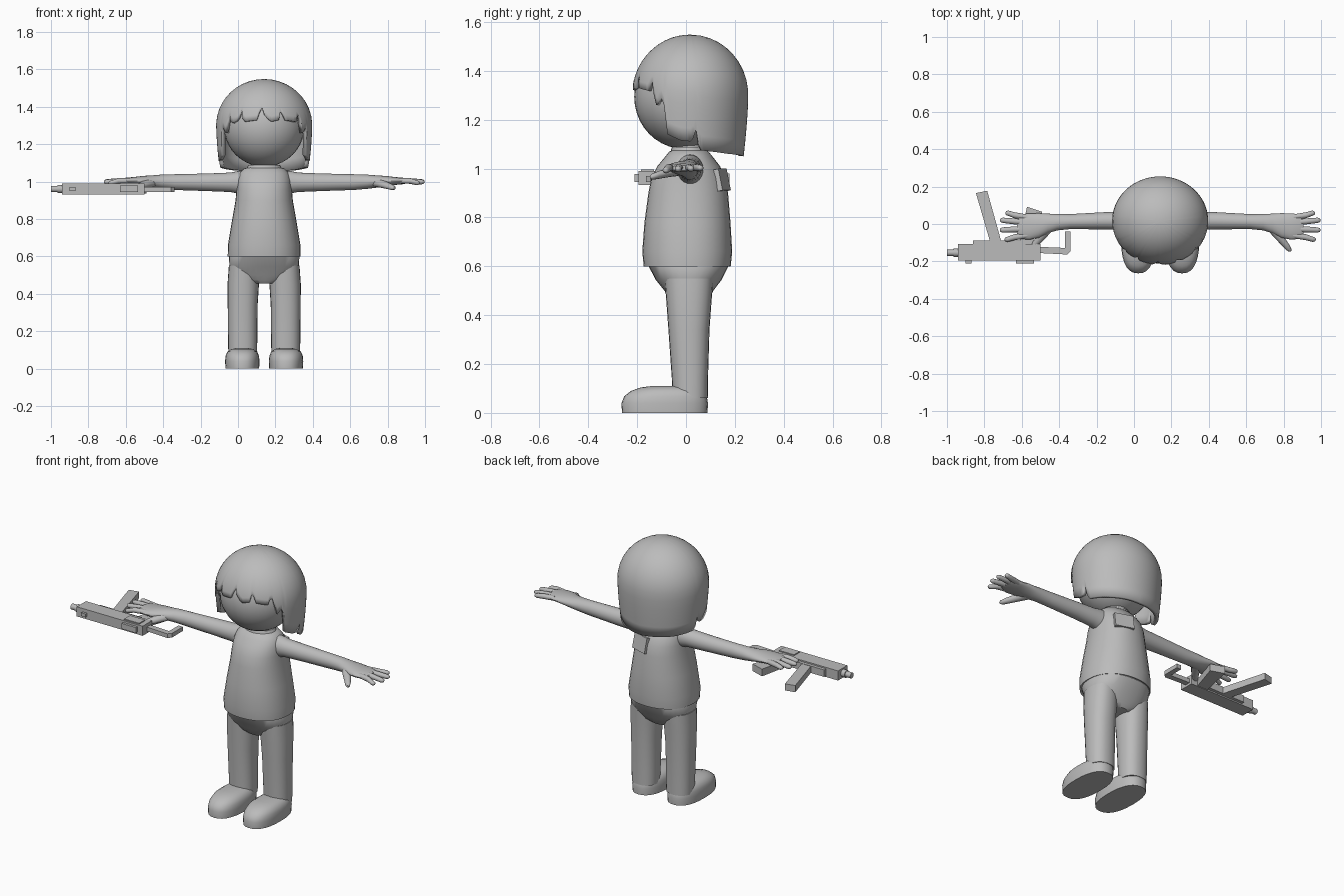
import bpy, bmesh, math
from mathutils import Vector

CX = 0.14  # centre line of the body
grey = bpy.data.materials.new("plain_grey")
grey.diffuse_color = (0.5, 0.5, 0.5, 1)


def finish(name, bm, angle=40):
    bmesh.ops.recalc_face_normals(bm, faces=bm.faces[:])
    me = bpy.data.meshes.new(name)
    bm.to_mesh(me)
    bm.free()
    me.materials.append(grey)
    ob = bpy.data.objects.new(name, me)
    bpy.context.collection.objects.link(ob)
    bpy.context.view_layer.objects.active = ob
    ob.select_set(True)
    bpy.ops.object.shade_smooth_by_angle(angle=math.radians(angle))
    ob.select_set(False)
    return ob


def loft(name, rings, axis="z", n=24, power=2.0, angle=40, caps=True):
    """Skin superellipse rings: (x, y, z, radius_u, radius_v)."""
    u, v = {"z": ((1, 0, 0), (0, 1, 0)), "x": ((0, 1, 0), (0, 0, 1)),
            "y": ((1, 0, 0), (0, 0, 1))}[axis]
    bm = bmesh.new()
    loops = []
    for x, y, z, ru, rv in rings:
        loop = []
        for i in range(n):
            a = 2 * math.pi * i / n
            c, s = math.cos(a), math.sin(a)
            c = math.copysign(abs(c) ** (2 / power), c) * ru
            s = math.copysign(abs(s) ** (2 / power), s) * rv
            loop.append(bm.verts.new(Vector((x, y, z)) + Vector(u) * c + Vector(v) * s))
        loops.append(loop)
    for a, b in zip(loops, loops[1:]):
        for i in range(n):
            j = (i + 1) % n
            bm.faces.new((a[i], a[j], b[j], b[i]))
    if caps:
        bm.faces.new(loops[0])
        bm.faces.new(loops[-1])
    return finish(name, bm, angle)


def prism(name, outline, z0, z1):
    """Extrude a plan outline between two heights."""
    bm = bmesh.new()
    lo = [bm.verts.new((x, y, z0)) for x, y in outline]
    hi = [bm.verts.new((x, y, z1)) for x, y in outline]
    bm.faces.new(lo)
    bm.faces.new(hi)
    for i in range(len(lo)):
        j = (i + 1) % len(lo)
        bm.faces.new((lo[i], lo[j], hi[j], hi[i]))
    return finish(name, bm, 30)


def box(name, x0, x1, y0, y1, z0, z1):
    return prism(name, [(x0, y0), (x1, y0), (x1, y1), (x0, y1)], z0, z1)


# Head
bm = bmesh.new()
bmesh.ops.create_uvsphere(bm, u_segments=32, v_segments=20, radius=1)
for v in bm.verts:
    v.co = Vector((CX + v.co.x * 0.215, v.co.y * 0.207 - 0.005, 1.293 + v.co.z * 0.213))
finish("head", bm)

# Bobbed hair: lower edge height by angle from the front, one list per side
EDGE_L = [(0, 1.36), (4, 1.41), (8, 1.33), (26, 1.32), (30, 1.385), (34, 1.33), (44, 1.31),
          (48, 1.36), (54, 1.26), (62, 1.30), (66, 1.14), (80, 1.115), (92, 1.11),
          (96, 1.16), (100, 1.075), (135, 1.06), (180, 1.05)]
EDGE_R = [(0, 1.36), (8, 1.32), (18, 1.33), (22, 1.395), (26, 1.33), (42, 1.32),
          (47, 1.37), (54, 1.26), (62, 1.30), (66, 1.14), (80, 1.115), (92, 1.11),
          (96, 1.16), (100, 1.075), (135, 1.06), (180, 1.05)]


def hair_edge(deg):
    table = EDGE_R if deg >= 0 else EDGE_L
    d = abs(deg)
    for (a, za), (b, zb) in zip(table, table[1:]):
        if a <= d <= b:
            return za + (zb - za) * (d - a) / (b - a)


def hair_radius(z):
    if z > 1.3:
        return math.sqrt(max(0, 1 - ((z - 1.3) / 0.248) ** 2))
    return 1 - 0.08 * ((1.3 - z) / 0.25) ** 1.5


bm = bmesh.new()
COLS, ROWS = 120, 14
crown = bm.verts.new((CX, 0.017, 1.548))
columns = []
for c in range(COLS):
    deg = -180 + 360 * c / COLS
    low, a, col = hair_edge(deg), math.radians(deg), []
    for r in range(1, ROWS + 1):
        z = 1.548 - (1.548 - low) * (r / ROWS) ** 1.8
        k = hair_radius(z)
        col.append(bm.verts.new((CX + 0.257 * k * math.sin(a), 0.017 - 0.238 * k * math.cos(a), z)))
    columns.append(col)
for c in range(COLS):
    p, q = columns[c], columns[(c + 1) % COLS]
    bm.faces.new((crown, p[0], q[0]))
    for r in range(ROWS - 1):
        bm.faces.new((p[r], p[r + 1], q[r + 1], q[r]))
hair = finish("hair", bm)
mod = hair.modifiers.new("thickness", "SOLIDIFY")
mod.thickness = 0.022
mod.offset = -1

# Neck, collar and shirt
loft("neck", [(CX, 0.01, 1.03, 0.075, 0.07), (CX, 0.01, 1.13, 0.07, 0.065)])
loft("collar", [(CX, 0.012, 1.06, 0.1, 0.078), (CX, 0.012, 1.088, 0.085, 0.07)])
loft("shirt", [(CX, 0.005, 0.605, 0.18, 0.165), (CX, 0.005, 0.6, 0.195, 0.178),
               (CX, 0.005, 0.66, 0.194, 0.184), (CX, 0.006, 0.78, 0.174, 0.176),
               (CX, 0.009, 0.9, 0.153, 0.163), (CX, 0.01, 0.96, 0.148, 0.152),
               (CX, 0.011, 1.01, 0.144, 0.128), (CX, 0.012, 1.045, 0.132, 0.1),
               (CX, 0.012, 1.07, 0.108, 0.08), (CX, 0.012, 1.078, 0.07, 0.06)], n=32, power=2.2)
patch = box("back_patch", -0.055, 0.055, -0.016, 0.016, -0.045, 0.045)
patch.location = (CX + 0.055, 0.143, 0.952)
patch.rotation_euler = (math.radians(12), 0, math.radians(-18))

# Trousers and shoes
loft("hips", [(CX, 0.012, 0.455, 0.07, 0.07), (CX, 0.012, 0.475, 0.14, 0.088),
              (CX, 0.012, 0.5, 0.172, 0.1), (CX, 0.011, 0.545, 0.186, 0.135),
              (CX, 0.01, 0.6, 0.188, 0.163), (CX, 0.01, 0.64, 0.17, 0.15)], n=32, power=2.3)
for side, s in (("left", 1), ("right", -1)):
    x = CX + s * 0.115
    loft(side + "_leg", [(x, 0.017, 0.06, 0.076, 0.072), (x, 0.016, 0.14, 0.078, 0.074),
                         (x, 0.012, 0.34, 0.08, 0.084), (x - s * 0.003, 0.012, 0.45, 0.084, 0.092),
                         (x - s * 0.006, 0.012, 0.55, 0.08, 0.1)], power=2.3)
    f = CX + s * 0.117
    loft(side + "_shoe", [(f, -0.087, 0, 0.09, 0.175), (f, -0.087, 0.04, 0.092, 0.177),
                          (f, -0.084, 0.068, 0.089, 0.169), (f, -0.075, 0.09, 0.08, 0.15),
                          (f, -0.065, 0.104, 0.06, 0.12), (f, -0.06, 0.11, 0.03, 0.08)],
         n=28, power=2.4)

    # Arm with palm, fingers and thumb
    def at(rows):
        return [(CX + s * d, *rest) for d, *rest in rows]

    loft(side + "_arm", at([(0.07, 0.015, 0.99, 0.06, 0.07), (0.14, 0.017, 0.996, 0.053, 0.06),
                            (0.18, 0.017, 0.996, 0.049, 0.052), (0.3, 0.017, 0.996, 0.046, 0.047),
                            (0.48, 0.013, 0.997, 0.04, 0.042), (0.55, 0.01, 0.999, 0.044, 0.038),
                            (0.6, 0.003, 1.0, 0.052, 0.033), (0.65, -0.008, 1.003, 0.066, 0.027),
                            (0.7, -0.014, 1.003, 0.07, 0.021), (0.745, -0.013, 1.003, 0.066, 0.017),
                            (0.765, -0.013, 1.002, 0.05, 0.011)]), axis="x")
    fingers = [("index", 0.832, -0.06, -0.082, 0.993), ("middle", 0.857, -0.026, -0.032, 0.998),
               ("ring", 0.857, 0.008, 0.02, 1.0), ("little", 0.828, 0.036, 0.058, 1.002)]
    for label, tip, y0, y1, z1 in fingers:
        ym = (y0 + y1) / 2
        loft(f"{side}_{label}_finger",
             at([(0.71, y0, 1.004, 0.015, 0.014), (0.78, ym, 1.003, 0.016, 0.015),
                 (tip - 0.015, y1, z1, 0.014, 0.013), (tip - 0.004, y1, z1, 0.01, 0.009),
                 (tip, y1, z1, 0.004, 0.004)]), axis="x", n=12)
    loft(side + "_thumb", at([(0.6, -0.02, 0.995, 0.035, 0.024), (0.635, -0.07, 0.985, 0.028, 0.02),
                              (0.668, -0.11, 0.974, 0.022, 0.016), (0.687, -0.137, 0.967, 0.016, 0.013),
                              (0.693, -0.147, 0.965, 0.007, 0.006)]), axis="y", n=12)

# Held gadget lying on its side: receiver, barrel, magazine, grip and folding stock
box("receiver", -0.94, -0.5, -0.195, -0.107, 0.932, 0.99)
loft("barrel", [(-1.0, -0.154, 0.96, 0.017, 0.017), (-0.9, -0.154, 0.96, 0.017, 0.017)], axis="x", n=12)
loft("barrel_collar", [(-0.965, -0.154, 0.96, 0.022, 0.022), (-0.93, -0.154, 0.96, 0.022, 0.022)],
     axis="x", n=12)
box("lower_rail", -0.86, -0.58, -0.11, -0.088, 0.94, 0.982)
prism("magazine", [(-0.845, 0.165), (-0.785, 0.178), (-0.705, -0.11), (-0.765, -0.11)], 0.94, 0.98)
prism("grip", [(-0.572, 0.092), (-0.49, 0.065), (-0.545, -0.11), (-0.615, -0.11)], 0.935, 0.978)
box("sight", -0.63, -0.535, -0.21, -0.19, 0.945, 0.978)
box("front_sight", -0.9, -0.87, -0.21, -0.19, 0.95, 0.97)
box("ejection_cover", -0.63, -0.53, -0.185, -0.13, 0.985, 0.996)
prism("stock", [(-0.51, -0.122), (-0.37, -0.128), (-0.37, -0.04), (-0.34, -0.04),
                (-0.34, -0.145), (-0.358, -0.163), (-0.51, -0.155)], 0.945, 0.97)
